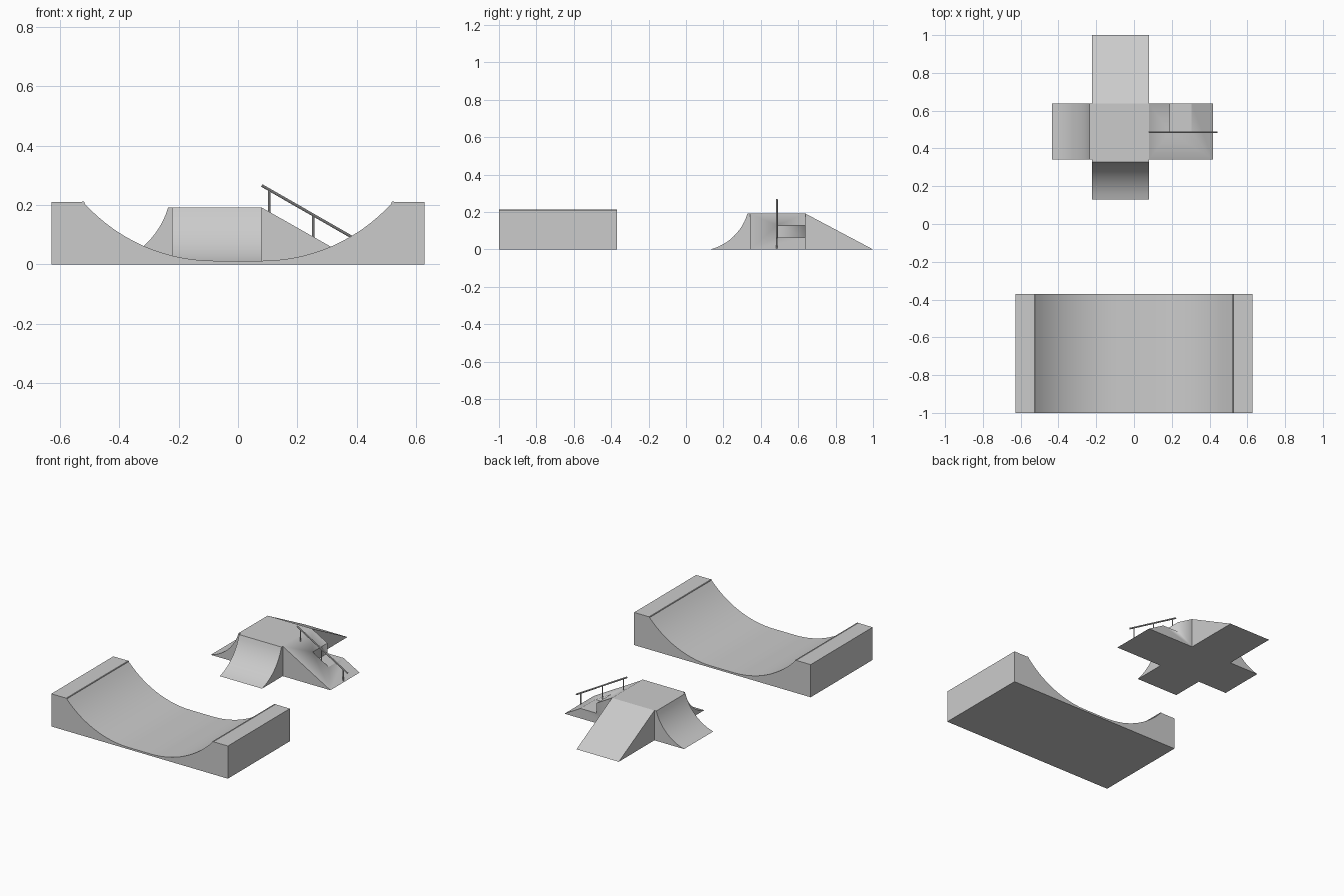
import bpy, bmesh
from math import sin, cos, radians, asin
from mathutils import Vector

if "Cube" in bpy.data.objects:
    bpy.data.objects.remove(bpy.data.objects["Cube"])


def prism(name, profile, axis, a, b, open_edge=None):
    """Extrude a (horizontal, z) profile along 'x' or 'y' from a to b."""
    def place(u, v, t):
        return (u, t, v) if axis == 'y' else (t, u, v)
    bm = bmesh.new()
    ends = [[bm.verts.new(place(u, v, t)) for u, v in profile] for t in (a, b)]
    n = len(profile)
    for loop in ends:
        bm.faces.new(loop)
    for i in range(n):
        if i != open_edge:
            j = (i + 1) % n
            bm.faces.new((ends[0][i], ends[0][j], ends[1][j], ends[1][i]))
    bmesh.ops.recalc_face_normals(bm, faces=bm.faces)
    return finish(name, bm)


def finish(name, bm):
    me = bpy.data.meshes.new(name)
    bm.to_mesh(me)
    bm.free()
    for p in me.polygons:
        p.use_smooth = True
    me.set_sharp_from_angle(angle=radians(25))
    ob = bpy.data.objects.new(name, me)
    bpy.context.collection.objects.link(ob)
    return ob


def tube(name, p, q, r, sides=10):
    p, q = Vector(p), Vector(q)
    bm = bmesh.new()
    bmesh.ops.create_cone(bm, cap_ends=True, segments=sides, radius1=r,
                          radius2=r, depth=(q - p).length)
    rot = Vector((0, 0, 1)).rotation_difference(q - p).to_matrix()
    bmesh.ops.rotate(bm, verts=bm.verts, matrix=rot)
    bmesh.ops.translate(bm, verts=bm.verts, vec=(p + q) / 2)
    return finish(name, bm)


# Half pipe: flat bottom, arcs up to a deck on each side
R, FLAT, LIP, FLOOR, DECK = 0.592, 0.08, 0.522, 0.012, 0.21
top = asin((LIP - FLAT) / R)
right = [(FLAT + R * sin(top * i / 14), FLOOR + R * (1 - cos(top * i / 14)))
         for i in range(14)] + [(LIP, DECK), (0.628, DECK), (0.628, 0)]
left = [(-x, z) for x, z in reversed(right)]
prism("half_pipe", left + right, 'y', -1.0, -0.37)

# Coping pipes on the lips
for side, s in (("left", -1), ("right", 1)):
    tube(f"coping_{side}", (s * 0.522, -1.0, 0.208), (s * 0.522, -0.37, 0.208), 0.0045)

# Fun box: concave kicker, table and straight bank in one run
H = 0.192
t0, t1, r = radians(14.8), radians(73.3), 0.281


def kicker(start):
    steps = [t0 + (t1 - t0) * i / 12 for i in range(13)]
    pts = [(start + r * (sin(t) - sin(t0)), r * (cos(t0) - cos(t))) for t in steps]
    pts[-1] = (pts[-1][0], H)
    return pts


X0, X1, Y0, Y1 = -0.222, 0.079, 0.342, 0.638
prism("fun_box_main", kicker(0.131) + [(Y1, H), (1.0, 0)], 'x', X0, X1)

# Concave kicker on the left, open where it meets the table
west = kicker(-0.433) + [(X0, H), (X0, 0)]
prism("side_kicker", west, 'y', Y0, Y1, open_edge=len(west) - 2)

# Straight bank on the right with a gap cut into its rear half
bank = prism("gap_bank", [(X1, 0), (X1, H), (0.418, 0)], 'y', Y0, Y1)
cutter = prism("gap_cutter", [(0.19, 0.064), (0.19, 0.3), (0.5, 0.3), (0.5, 0.064)],
               'y', 0.487, 0.7)
cutter.hide_render = True
mod = bank.modifiers.new("gap", 'BOOLEAN')
mod.operation, mod.solver, mod.object = 'DIFFERENCE', 'EXACT', cutter
bpy.context.view_layer.objects.active = bank
bpy.ops.object.modifier_apply(modifier=mod.name)
bpy.data.objects.remove(cutter)

# Sloping hand rail on three posts
RY = 0.486


def rail_z(x):
    return 0.266 - 0.573 * (x - 0.08)


tube("hand_rail", (0.08, RY, rail_z(0.08)), (0.44, RY, rail_z(0.44)), 0.005)
for i, x in enumerate((0.105, 0.254, 0.408)):
    foot = max(0.0, H * (0.418 - x) / (0.418 - X1) - 0.01)
    tube(f"rail_post_{i + 1}", (x, RY, foot), (x, RY, rail_z(x)), 0.004)
